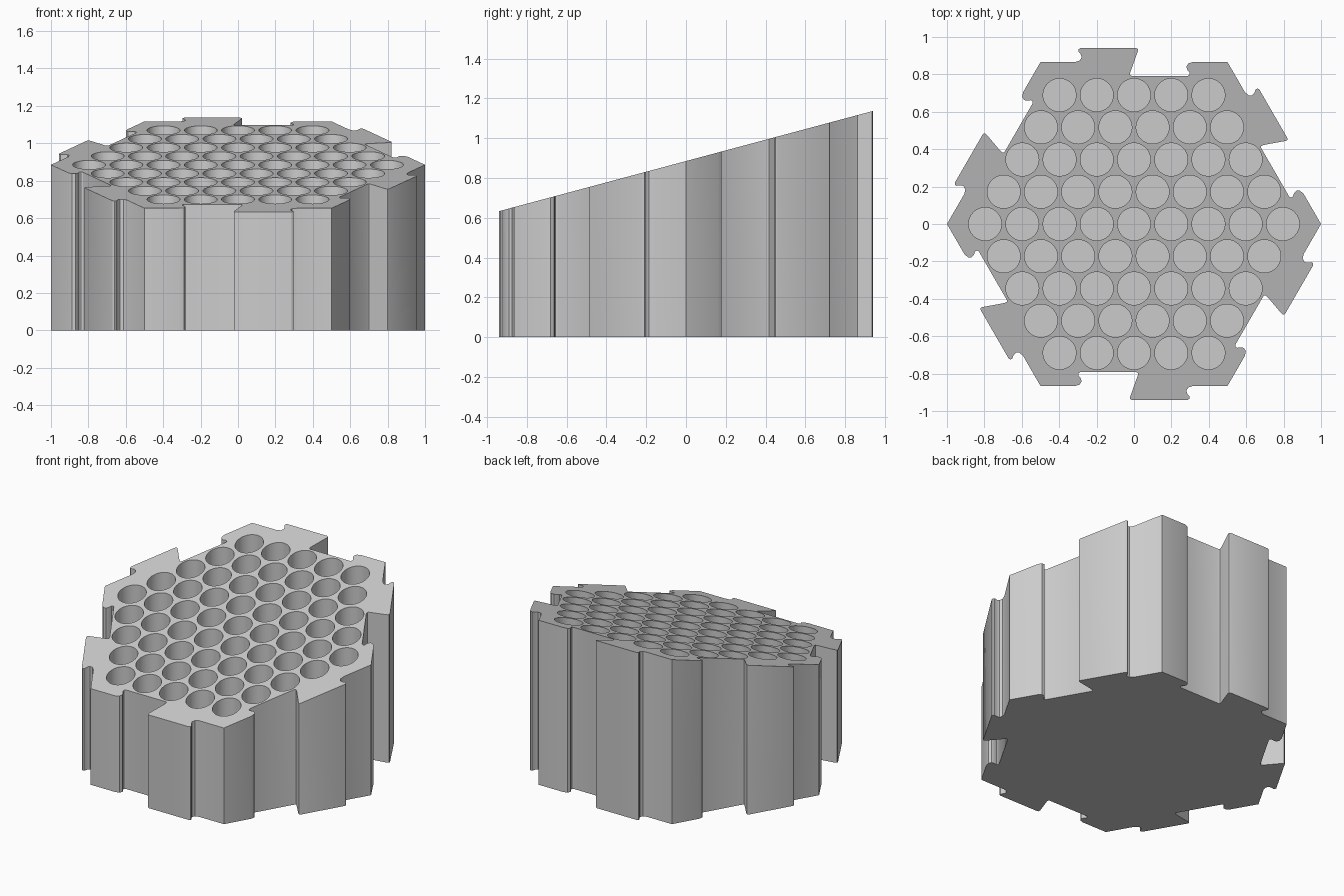
import bpy, bmesh, math
from mathutils import Vector, Matrix

APOTHEM = math.cos(math.radians(30))
SLOPE = math.tan(math.radians(15))
MID_HEIGHT = 0.885
PITCH = 0.199
HOLE_RADIUS = 0.088
FLOOR = 0.1
POCKET_DEPTH = 0.03

if "Cube" in bpy.data.objects:
    bpy.data.objects.remove(bpy.data.objects["Cube"], do_unlink=True)

grey = bpy.data.materials.new("light_grey")
grey.use_nodes = True
grey.diffuse_color = (0.6, 0.6, 0.6, 1)
grey.node_tree.nodes["Principled BSDF"].inputs["Base Color"].default_value = (0.6, 0.6, 0.6, 1)


def make_object(name, bm):
    bmesh.ops.recalc_face_normals(bm, faces=bm.faces[:])
    mesh = bpy.data.meshes.new(name)
    bm.to_mesh(mesh)
    bm.free()
    mesh.materials.append(grey)
    obj = bpy.data.objects.new(name, mesh)
    bpy.context.collection.objects.link(obj)
    return obj


def prism(bm, points, low, high):
    """Extrude a plan outline; high is a function of y."""
    bottom = [bm.verts.new((p.x, p.y, low)) for p in points]
    top = [bm.verts.new((p.x, p.y, high(p.y))) for p in points]
    bm.faces.new(bottom)
    bm.faces.new(top)
    n = len(points)
    for i in range(n):
        j = (i + 1) % n
        bm.faces.new((bottom[i], bottom[j], top[j], top[i]))


def boolean(obj, cutter, operation):
    """Apply a boolean and discard the cutter."""
    mod = obj.modifiers.new("cut", 'BOOLEAN')
    mod.operation = operation
    mod.solver = 'EXACT'
    mod.object = cutter
    cutter.hide_render = True
    bpy.context.view_layer.update()
    graph = bpy.context.evaluated_depsgraph_get()
    result = bpy.data.meshes.new_from_object(obj.evaluated_get(graph))
    obj.modifiers.clear()
    obj.data = result
    bpy.data.objects.remove(cutter, do_unlink=True)


def inset(points, distance):
    """Offset a clockwise outline inwards with mitred corners."""
    out = []
    for i, p in enumerate(points):
        a = (p - points[i - 1]).normalized()
        b = (points[(i + 1) % len(points)] - p).normalized()
        na, nb = Vector((a.y, -a.x)), Vector((b.y, -b.x))
        out.append(p + (na + nb) * distance / max(1 + na.dot(nb), 0.5))
    return out


# Interlocking edge: a rounded dovetail tab, turned half a turn for its socket
tab = [(-0.5, 0), (-0.315, 0), (-0.290, 0.008), (-0.280, 0.025), (-0.284, 0.04),
       (-0.298, 0.058), (-0.297, 0.068), (-0.287, 0.074), (0.012, 0.074),
       (0.021, 0.069), (0.020, 0.056)]
edge = tab + [(-u, -v) for u, v in reversed(tab[1:])]
outline = []
for side in range(6):
    turn = Matrix.Rotation(-side * math.pi / 3, 2)
    outline += [turn @ Vector((u, APOTHEM + v)) for u, v in edge]

# Block with sloped top
bm = bmesh.new()
prism(bm, outline, 0, lambda y: MID_HEIGHT + SLOPE * y)
body = make_object("hexagonal_holder_block", bm)

# Round holes on a hexagonal lattice
bm = bmesh.new()
for row in range(-4, 5):
    count = 9 - abs(row)
    for col in range(count):
        x = (col - (count - 1) / 2) * PITCH
        y = row * PITCH * APOTHEM
        bmesh.ops.create_cone(bm, cap_ends=True, segments=48, radius1=HOLE_RADIUS,
                              radius2=HOLE_RADIUS, depth=2,
                              matrix=Matrix.Translation((x, y, FLOOR + 1)))
boolean(body, make_object("hole_cutters", bm), 'DIFFERENCE')

# Shallow diamond lattice under the base, kept inside a plain rim
bm = bmesh.new()
turn = Matrix.Rotation(math.radians(60), 4, 'Z')
for i in range(-6, 7):
    for j in range(-6, 7):
        place = turn @ Matrix.Translation((i * 0.2, j * 0.2, 0))
        size = Matrix.Diagonal((0.17, 0.17, 2 * POCKET_DEPTH, 1))
        bmesh.ops.create_cube(bm, size=1, matrix=place @ size)
pockets = make_object("base_pocket_cutters", bm)
bm = bmesh.new()
simple = [p for k, p in enumerate(outline) if k % len(edge) not in (2, 4, 6, 14, 16, 18)]
prism(bm, inset(simple, 0.03), -0.2, lambda y: 0.2)
boolean(pockets, make_object("rim_limit", bm), 'INTERSECT')
boolean(body, pockets, 'DIFFERENCE')

# Smooth hole walls, crisp edges
bpy.ops.object.select_all(action='DESELECT')
body.select_set(True)
bpy.context.view_layer.objects.active = body
bpy.ops.object.shade_smooth_by_angle(angle=math.radians(30))
